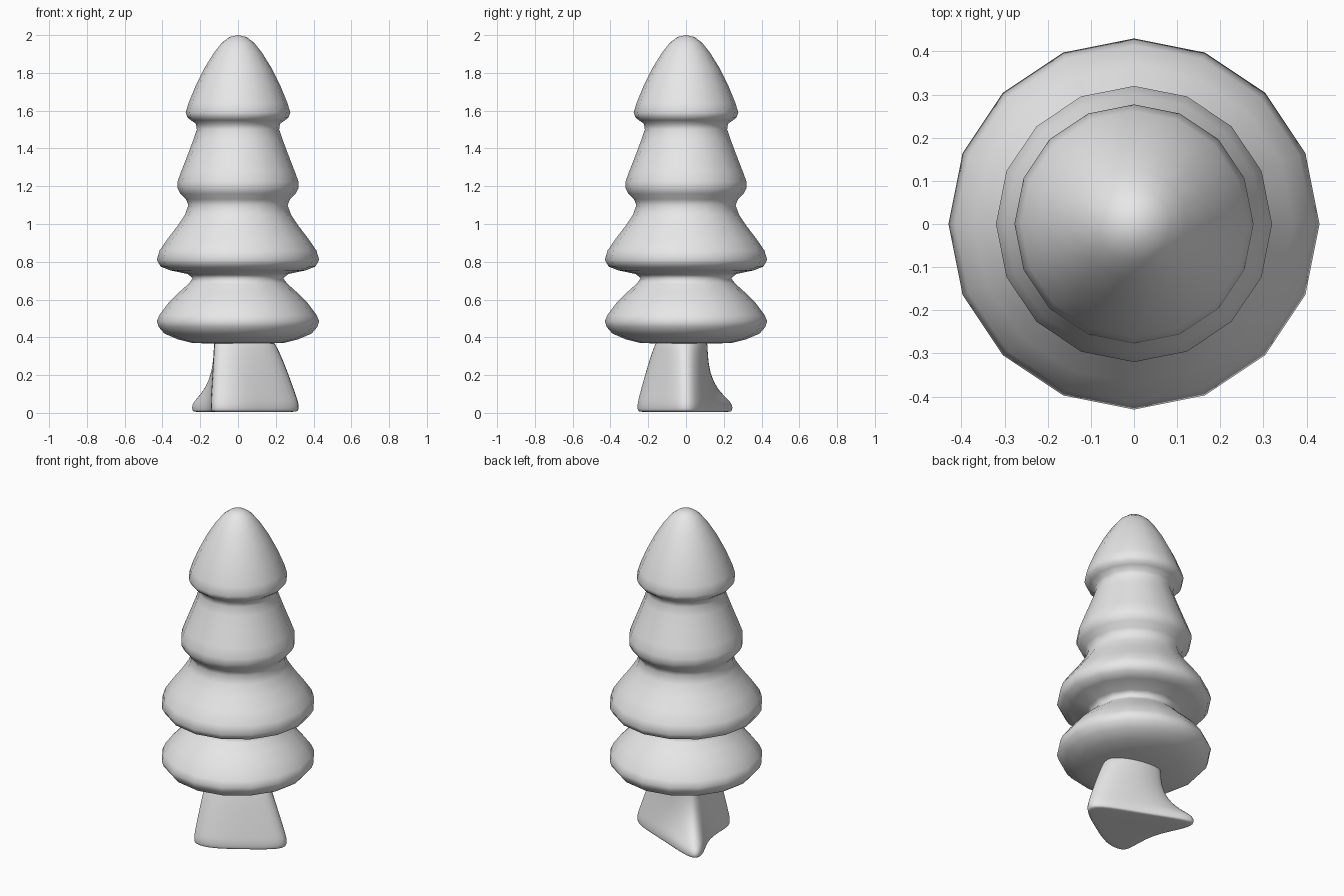
import bpy, bmesh, math

cube = bpy.data.objects.get("Cube")
if cube:
    bpy.data.objects.remove(cube, do_unlink=True)

grey = bpy.data.materials.new("plain_grey")
grey.use_nodes = True
grey.diffuse_color = (0.8, 0.8, 0.8, 1)
grey.node_tree.nodes["Principled BSDF"].inputs["Base Color"].default_value = (0.8, 0.8, 0.8, 1)


def skin(name, rings, tip=None):
    """Bridge rings listed from bottom to top, capping both ends."""
    bm = bmesh.new()
    loops = [[bm.verts.new(p) for p in ring] for ring in rings]
    n = len(loops[0])
    for low, high in zip(loops, loops[1:]):
        for i in range(n):
            j = (i + 1) % n
            bm.faces.new((low[i], low[j], high[j], high[i]))
    bm.faces.new(loops[0][::-1])
    if tip:
        top = bm.verts.new(tip)
        for i in range(n):
            bm.faces.new((loops[-1][i], loops[-1][(i + 1) % n], top))
    else:
        bm.faces.new(loops[-1])
    bmesh.ops.recalc_face_normals(bm, faces=bm.faces)
    mesh = bpy.data.meshes.new(name)
    bm.to_mesh(mesh)
    bm.free()
    mesh.materials.append(grey)
    mesh.shade_smooth()
    obj = bpy.data.objects.new(name, mesh)
    bpy.context.collection.objects.link(obj)
    return obj


# Foliage: one turned profile with four tiers (radius, height)
profile = [
    (.1, .366), (.24, .37), (.32, .39), (.39, .42), (.42, .455), (.43, .485),
    (.415, .52), (.37, .58), (.31, .64), (.26, .685), (.24, .712),
    (.265, .735), (.36, .755), (.41, .775), (.43, .81), (.415, .86),
    (.37, .925), (.32, .99), (.28, 1.05), (.263, 1.1), (.275, 1.13),
    (.305, 1.16), (.32, 1.19), (.32, 1.225), (.3, 1.28), (.265, 1.37),
    (.235, 1.45), (.218, 1.5), (.222, 1.53), (.25, 1.55), (.268, 1.565),
    (.277, 1.59), (.262, 1.64), (.225, 1.73), (.175, 1.83), (.125, 1.91),
    (.085, 1.96), (.045, 1.99)]
SIDES = 16
angles = [2 * math.pi * i / SIDES for i in range(SIDES)]
skin("foliage",
     [[(r * math.cos(a), r * math.sin(a), z) for a in angles] for r, z in profile],
     (0, 0, 2))

# Trunk: three spreading roots (top x, top y, foot x, foot y, flare power)
outline = [
    (.17, -.05, .33, -.04, .8), (.17, .04, .33, .05, .8),
    (.05, .11, .08, .14, 1.5), (-.07, .115, -.16, .245, 3.5),
    (-.12, .1, -.25, .255, 3.5), (-.13, .05, -.245, .17, 3.5),
    (-.12, -.03, -.14, -.01, 1.5), (-.125, -.11, -.15, -.22, .8),
    (-.09, -.14, -.12, -.26, .8), (-.02, -.14, -.01, -.26, .8),
    (.08, -.1, .16, -.15, .8)]


def trunk_ring(z, shrink=1):
    t = min(1, (.42 - z) / .37)
    return [((tx + (fx - tx) * t ** p) * shrink, (ty + (fy - ty) * t ** p) * shrink, z)
            for tx, ty, fx, fy, p in outline]


trunk = skin("trunk", [trunk_ring(0.004, .5), trunk_ring(0.004, .95), trunk_ring(.012)]
             + [trunk_ring(z) for z in (.05, .09, .14, .2, .27, .34, .42)])
smooth = trunk.modifiers.new("rounding", "SUBSURF")
smooth.levels = smooth.render_levels = 2
